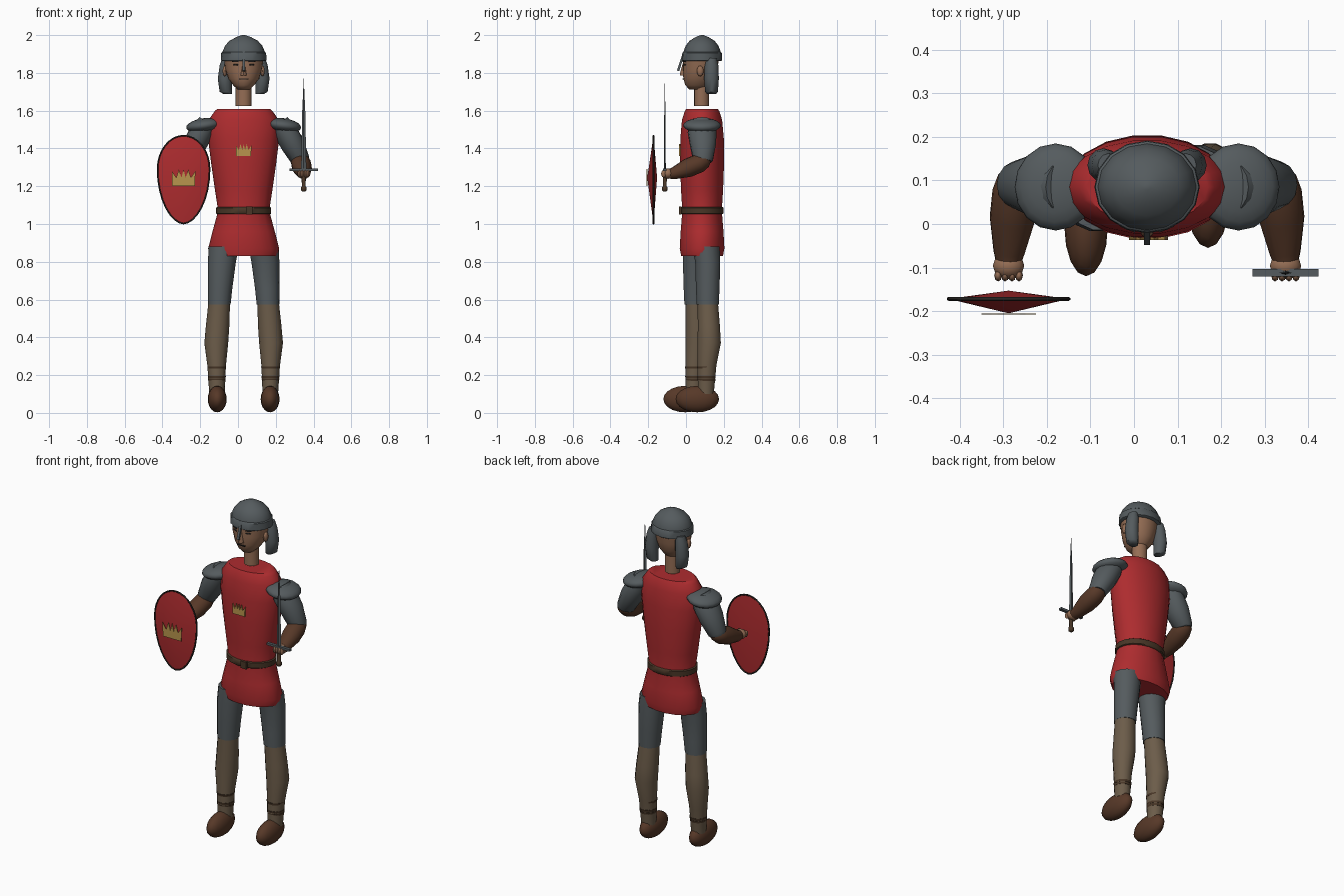
import bpy, bmesh, math
from mathutils import Vector, Matrix, Quaternion

if "Cube" in bpy.data.objects:
    bpy.data.objects.remove(bpy.data.objects["Cube"])

CX, CY = 0.03, 0.085          # body axis


def mat(name, r, g, b):
    m = bpy.data.materials.new(name)
    m.diffuse_color = (r, g, b, 1)
    m.use_nodes = True
    m.node_tree.nodes["Principled BSDF"].inputs["Base Color"].default_value = m.diffuse_color
    return m


RED = mat("red_cloth", 0.42, 0.025, 0.028)
STEEL = mat("dark_steel", 0.09, 0.105, 0.112)
BROWN = mat("brown_leather", 0.095, 0.040, 0.021)
STRAP = mat("strap_brown", 0.065, 0.037, 0.020)
TAN = mat("tan_legging", 0.15, 0.108, 0.068)
SKIN = mat("skin", 0.30, 0.155, 0.09)
GOLD = mat("gold", 0.48, 0.30, 0.075)
DARK = mat("dark_trim", 0.02, 0.017, 0.015)


def finish(bm, name, m, angle=50):
    bmesh.ops.recalc_face_normals(bm, faces=bm.faces)
    me = bpy.data.meshes.new(name)
    bm.to_mesh(me)
    bm.free()
    ob = bpy.data.objects.new(name, me)
    bpy.context.collection.objects.link(ob)
    me.materials.append(m)
    bpy.ops.object.select_all(action='DESELECT')
    ob.select_set(True)
    bpy.context.view_layer.objects.active = ob
    bpy.ops.object.shade_smooth_by_angle(angle=math.radians(angle))
    return ob


def loft(name, rings, m, n=16, follow=False):
    """Rings are (x, y, z, rx, ry); follow turns them along the path."""
    bm = bmesh.new()
    pts = [Vector(r[:3]) for r in rings]
    loops = []
    for i, r in enumerate(rings):
        q = Quaternion()
        if follow:
            d = pts[min(i + 1, len(pts) - 1)] - pts[max(i - 1, 0)]
            q = Vector((0, 0, 1)).rotation_difference(d)
        loops.append([bm.verts.new(pts[i] + q @ Vector((
            r[3] * math.cos(2 * math.pi * k / n),
            r[4] * math.sin(2 * math.pi * k / n), 0))) for k in range(n)])
    for a, b in zip(loops, loops[1:]):
        for k in range(n):
            bm.faces.new((a[k], a[(k + 1) % n], b[(k + 1) % n], b[k]))
    bm.faces.new(loops[0])
    bm.faces.new(loops[-1])
    return finish(bm, name, m)


def ball(name, loc, size, m, rot=0, axis='Y', u=16, v=10):
    bm = bmesh.new()
    bmesh.ops.create_uvsphere(bm, u_segments=u, v_segments=v, radius=1)
    bm.transform(Matrix.Translation(loc) @ Matrix.Rotation(math.radians(rot), 4, axis)
                 @ Matrix.Diagonal((*size, 1)))
    return finish(bm, name, m)


def box(name, loc, size, m, rot=0, axis='X'):
    bm = bmesh.new()
    bmesh.ops.create_cube(bm, size=1)
    bm.transform(Matrix.Translation(loc) @ Matrix.Rotation(math.radians(rot), 4, axis)
                 @ Matrix.Diagonal((*size, 1)))
    return finish(bm, name, m)


def plate(name, outline, y, thick, m):
    """Flat outline in x,z pulled back along y."""
    bm = bmesh.new()
    f = bm.faces.new([bm.verts.new((x, y, z)) for x, z in outline])
    ext = bmesh.ops.extrude_face_region(bm, geom=[f])
    bmesh.ops.translate(bm, vec=(0, thick, 0),
                        verts=[g for g in ext['geom'] if isinstance(g, bmesh.types.BMVert)])
    return finish(bm, name, m, 30)


def crown(name, x, z, w, h, y, thick):
    half = [(.48, 0), (.5, .9), (.31, .5), (.2, 1), (.09, .5), (0, 1)]
    shape = half + [(-a, b) for a, b in half[-2::-1]]
    return plate(name, [(x + a * w, z + b * h) for a, b in shape], y, thick, GOLD)


# tunic
loft("tunic", [(CX, CY, z, a, b) for z, a, b in [
    (.83, .175, .112), (.87, .188, .12), (.96, .165, .115), (1.07, .135, .106),
    (1.18, .152, .113), (1.32, .172, .118), (1.45, .188, .117), (1.55, .186, .108),
    (1.595, .155, .094), (1.61, .14, .085)]], RED, 18)
crown("chest_crown", CX, 1.36, .082, .063, -.037, .009)

# belt with buckle and hanging end
loft("belt", [(CX, CY, z, a, a * .79) for z, a in
              [(1.052, .140), (1.056, .146), (1.086, .146), (1.09, .140)]], STRAP, 18)
box("belt_buckle", (.06, -.03, 1.071), (.036, .014, .042), STRAP)

# head, neck and face
loft("head", [(CX, y, z, a, b) for z, y, a, b in [
    (1.712, .06, .032, .042), (1.735, .064, .056, .068), (1.77, .07, .082, .084),
    (1.82, .075, .098, .092), (1.89, .08, .106, .096)]], SKIN, 20)
loft("neck", [(CX, .083, 1.625, .042, .04), (CX, .083, 1.76, .042, .04)], SKIN)
loft("nose", [(CX, -.012, 1.785, .017, .02), (CX, -.012, 1.795, .015, .02),
              (CX, -.010, 1.85, .007, .008)], SKIN, 8)
box("mouth", (CX, -.0135, 1.767), (.05, .008, .006), DARK)
for s in (-1, 1):
    ball("eye", (CX + s * .042, -.007, 1.843), (.016, .005, .005), DARK, s * 22, 'Z', 10, 6)
    box("eyebrow", (CX + s * .044, -.010, 1.86), (.036, .006, .005), DARK, s * 22, 'Z')
    ball("ear", (CX + s * .1, .075, 1.81), (.012, .018, .028), SKIN, u=10, v=8)

# helmet
loft("helmet_dome", [(CX, CY, z, a, a * .88) for z, a in [
    (1.865, .115), (1.91, .113), (1.945, .098), (1.97, .075), (1.99, .038), (2.0, .008)]],
    STEEL, 16)
loft("helmet_rim", [(CX, CY, z, a, a * .88) for z, a in [
    (1.862, .114), (1.866, .121), (1.906, .119), (1.91, .113)]], STEEL, 16)
box("nose_guard", (CX, -.026, 1.86), (.014, .012, .105), STEEL, -18)
for s in (-1, 1):
    loft("helmet_flap", [(CX + s * x, .135, z, a, b) for x, z, a, b in [
        (.085, 1.688, .022, .024), (.095, 1.70, .032, .034), (.1, 1.77, .037, .039),
        (.094, 1.84, .033, .036), (.088, 1.88, .025, .027)]], STEEL, 12)

# arms
for s, side in ((-1, "left"), (1, "right")):
    X = lambda d: CX + s * d
    ball(side + "_shoulder_pad", (X(.21), CY, 1.522), (.095, .1, .038), STEEL, s * 8)
    loft(side + "_sleeve", [(X(.19), .085, 1.54, .05, .06), (X(.22), .085, 1.49, .064, .077),
                            (X(.26), .09, 1.42, .063, .07), (X(.3), .09, 1.34, .05, .054),
                            (X(.303), .09, 1.33, .044, .048)],
         STEEL, 14, True)
    loft(side + "_forearm", [(X(.295), .125, 1.345, .02, .02), (X(.298), .105, 1.34, .045, .04),
                             (X(.303), .07, 1.322, .053, .05), (X(.31), .01, 1.297, .052, .05),
                             (X(.317), -.065, 1.268, .036, .032), (X(.318), -.085, 1.265, .03, .028)],
         BROWN, 14, True)
    ball(side + "_hand", (X(.318), -.096, 1.267), (.036, .03, .028), SKIN, u=12, v=8)
    for k in range(4):
        ball(side + "_finger", (X(.318) + (k - 1.5) * .016, -.118, 1.266),
             (.009, .014, .02), SKIN, u=8, v=6)

# legs: the left one stands further forward
for s, side, fy in ((-1, "left", .05), (1, "right", .115)):
    X = lambda d: CX + s * d
    loft(side + "_thigh", [(X(.105), .08 + (fy - .08) * .7, .88, .08, .075),
                           (X(.115), fy, .80, .074, .068), (X(.125), fy, .66, .065, .064),
                           (X(.129), fy, .575, .060, .060)], STEEL, 14)
    loft(side + "_shin", [(X(.129), fy, .59, .057, .055), (X(.138), fy + .006, .46, .062, .060),
                          (X(.145), fy + .008, .37, .063, .063),
                          (X(.143), fy - .004, .25, .049, .051),
                          (X(.141), fy - .01, .10, .041, .043)], TAN, 14)
    for z, r in ((.24, .05), (.19, .048), (.175, .047)):
        loft(side + "_ankle_strap", [(X(.142), fy - .006, z - .006, r - .002, r),
                                     (X(.142), fy - .006, z + .006, r, r + .002)], STRAP, 14)
    ball(side + "_shoe", (X(.14), fy - .055, .073), (.05, .115, .07), BROWN)

# sword
sx, sy = .348, -.112
bm = bmesh.new()
base = [bm.verts.new((sx + a, sy + b, 1.29)) for a, b in
        ((.014, 0), (0, .005), (-.014, 0), (0, -.005))]
high = [bm.verts.new((sx + a, sy + b, 1.60)) for a, b in
        ((.008, 0), (0, .003), (-.008, 0), (0, -.003))]
tip = bm.verts.new((sx, sy, 1.773))
for k in range(4):
    j = (k + 1) % 4
    bm.faces.new((base[k], base[j], high[j], high[k]))
    bm.faces.new((high[k], high[j], tip))
bm.faces.new(base)
finish(bm, "sword_blade", STEEL, 20)
box("sword_guard", (sx, sy, 1.286), (.152, .018, .013), STEEL)
loft("sword_grip", [(sx, sy, z, r, r) for z, r in
                    [(1.172, .009), (1.178, .015), (1.195, .015), (1.2, .01), (1.28, .012)]],
     STRAP, 10)

# shield: egg outline with a low cone on both sides
hx, N = -.288, 32
egg = []
for k in range(N):
    a = 2 * math.pi * k / N
    c, q = math.cos(a), math.sin(a)
    egg.append((hx + .138 * math.copysign(abs(c) ** (1 if q > 0 else 1.1), c),
                1.29 + q * (.178 if q > 0 else .288)))
bm = bmesh.new()
edge = [bm.verts.new((x, -.172, z)) for x, z in egg]
for y in (-.205, -.153):
    apex = bm.verts.new((hx, y, 1.245))
    for k in range(N):
        bm.faces.new((edge[k], edge[(k + 1) % N], apex))
finish(bm, "shield", RED)
curve = bpy.data.curves.new("shield_rim", 'CURVE')
curve.dimensions, curve.bevel_depth, curve.bevel_resolution = '3D', .0045, 1
sp = curve.splines.new('POLY')
sp.points.add(N - 1)
sp.use_cyclic_u = True
for p, (x, z) in zip(sp.points, egg):
    p.co = (x, -.172, z, 1)
curve.materials.append(DARK)
bpy.context.collection.objects.link(bpy.data.objects.new("shield_rim", curve))
crown("shield_crown", hx, 1.20, .125, .09, -.208, .003)
